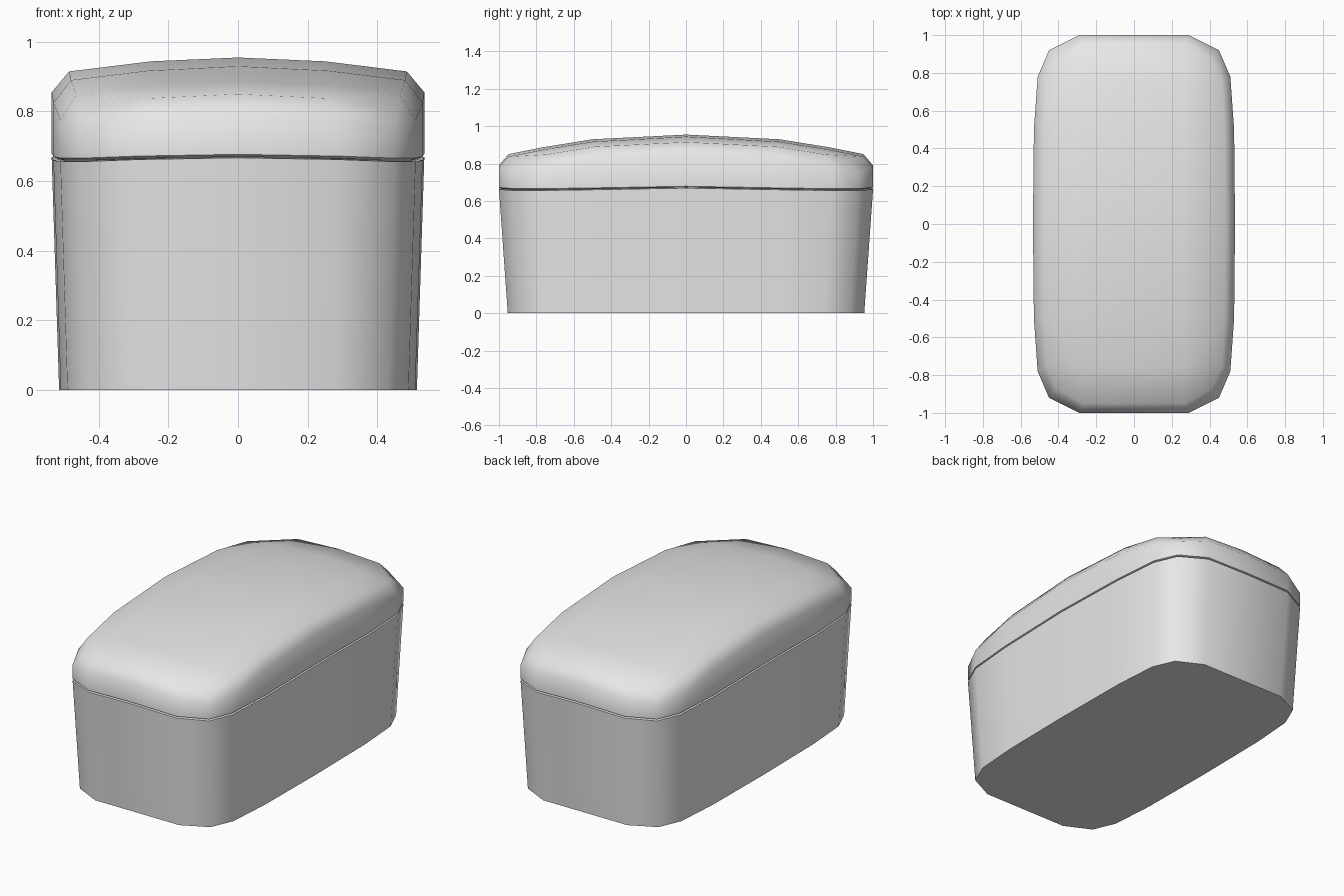
import bpy, bmesh, math
from mathutils import Matrix

cube = bpy.data.objects.get("Cube")
if cube:
    bpy.data.objects.remove(cube, do_unlink=True)

grey = bpy.data.materials.new("light_grey")
grey.use_nodes = True
grey.diffuse_color = (0.8, 0.8, 0.8, 1)
grey.node_tree.nodes["Principled BSDF"].inputs["Base Color"].default_value = grey.diffuse_color

# One quarter of the rounded plan, from the back middle to the left middle
PLAN = [(0, 1), (0.29, 1), (0.45, 0.92), (0.51, 0.78), (0.53, 0.5), (0.535, 0)]
SEAM = [0.672, 0.667, 0.661, 0.661, 0.665, 0.674]
WALL_TOP = [0.79, 0.78, 0.75, 0.775, 0.825, 0.855]
# Crowned top of the lid: rows run from the back edge to the middle
CROWN = [
    [(0, 0.95, 0.85), (0.27, 0.95, 0.837), (0.41, 0.87, 0.81)],
    [(0, 0.76, 0.888), (0.27, 0.76, 0.875), (0.465, 0.75, 0.848)],
    [(0, 0.5, 0.93), (0.26, 0.5, 0.917), (0.48, 0.49, 0.89)],
    [(0, 0, 0.955), (0.25, 0, 0.944), (0.485, 0, 0.915)],
]


def ring(bm, heights, sx=1, sy=1, lift=0):
    return [bm.verts.new((x * sx, y * sy, z + lift)) for (x, y), z in zip(PLAN, heights)]


def bridge(bm, lower, upper):
    for i in range(len(lower) - 1):
        bm.faces.new((lower[i], lower[i + 1], upper[i + 1], upper[i]))


def cap(bm, loop, z):
    centre = bm.verts.new((0, 0, z))
    for a, b in zip(loop, loop[1:]):
        bm.faces.new((centre, a, b))


def finish(bm, name):
    # Mirror the quarter into the whole part
    for axis in "XY":
        bmesh.ops.mirror(bm, geom=bm.verts[:] + bm.edges[:] + bm.faces[:],
                         matrix=Matrix.Identity(4), merge_dist=0.0001, axis=axis)
    bmesh.ops.remove_doubles(bm, verts=bm.verts[:], dist=0.0001)
    bmesh.ops.recalc_face_normals(bm, faces=bm.faces[:])
    mesh = bpy.data.meshes.new(name)
    bm.to_mesh(mesh)
    bm.free()
    mesh.materials.append(grey)
    obj = bpy.data.objects.new(name, mesh)
    bpy.context.collection.objects.link(obj)
    bpy.ops.object.select_all(action="DESELECT")
    obj.select_set(True)
    bpy.context.view_layer.objects.active = obj
    bpy.ops.object.shade_smooth_by_angle(angle=math.radians(60))


# Tapered body with a recessed rim under the lid
bm = bmesh.new()
base = ring(bm, [0] * len(PLAN), 0.96, 0.953)
rim = ring(bm, SEAM, lift=-0.005)
neck = ring(bm, SEAM, 0.97, 0.985, -0.003)
cap(bm, base, 0)
bridge(bm, base, rim)
bridge(bm, rim, neck)
cap(bm, neck, 0.67)
finish(bm, "body")

# Padded lid with rounded shoulder and crowned top
bm = bmesh.new()
under = ring(bm, SEAM, 0.97, 0.985, -0.002)
edge = ring(bm, SEAM, lift=0.005)
shoulder = ring(bm, WALL_TOP)
grid = [[bm.verts.new(p) for p in row] for row in CROWN]
cap(bm, under, 0.672)
bridge(bm, under, edge)
bridge(bm, edge, shoulder)
bridge(bm, shoulder, grid[0] + [row[2] for row in grid[1:]])
for near, far in zip(grid, grid[1:]):
    bridge(bm, near, far)
finish(bm, "lid")
